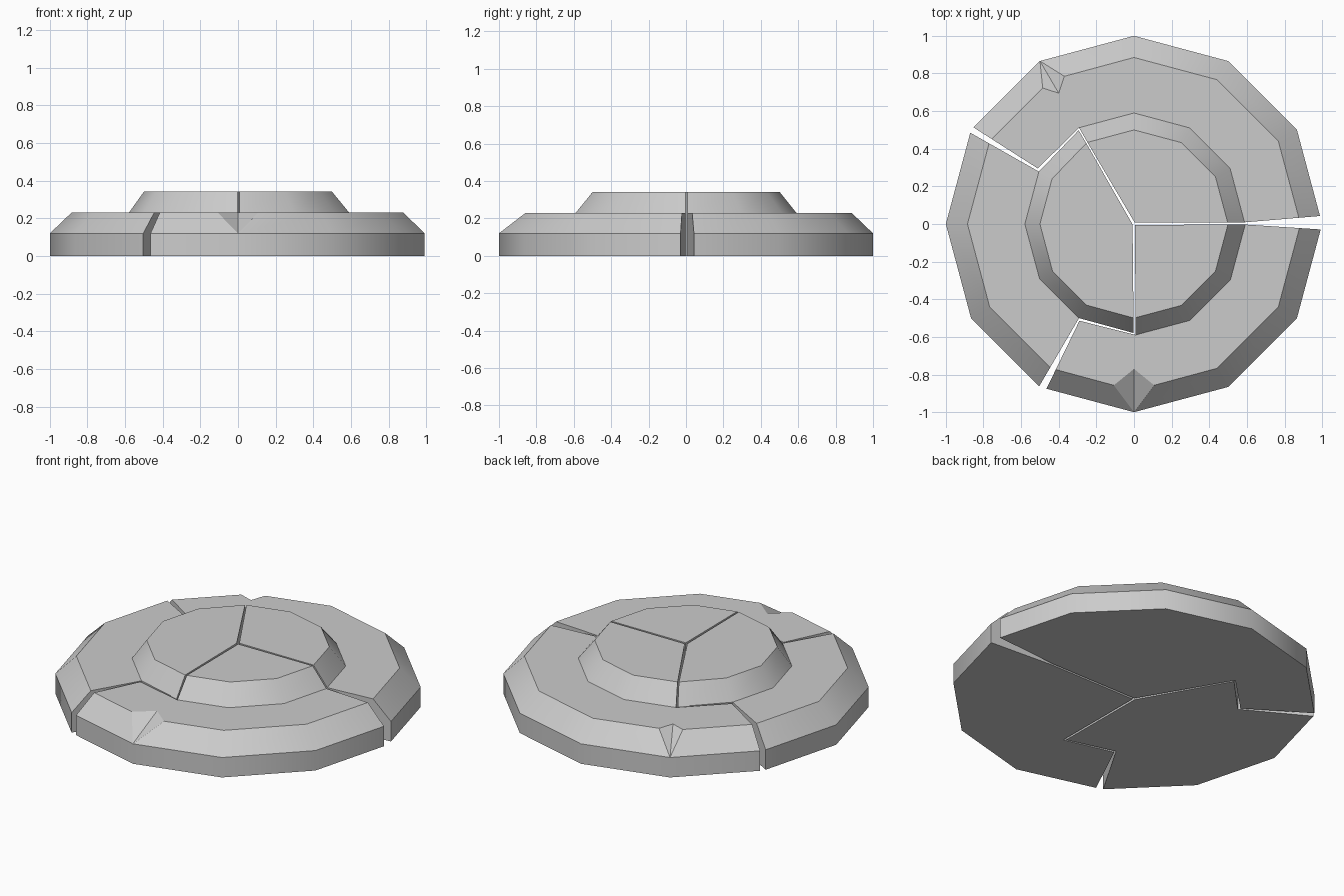
import bpy, bmesh, math
from mathutils import Vector

if "Cube" in bpy.data.objects:
    bpy.data.objects.remove(bpy.data.objects["Cube"])

RIM, LEDGE, TOP = 1.0, 0.885, 0.5
Z_RIM, Z_LEDGE, Z_TOP = 0.12, 0.23, 0.342


def ring(r, t, z):
    """Point on a 12-sided ring; t counts corners, fractions lie on a side."""
    k = math.floor(t)
    a, b = (Vector((r * math.cos(math.radians(30 * i)),
                    r * math.sin(math.radians(30 * i)), z)) for i in (k, k + 1))
    return a.lerp(b, t - k)


def at(p, z):
    return Vector((p[0], p[1], z))


def disc_piece(name, foot_r, hub, ledge, rim, chip=None):
    bm = bmesh.new()

    def face(pts, smooth=False):
        f = bm.faces.new([bm.verts.new(p) for p in pts])
        f.smooth = smooth

    def foot(t, z=Z_LEDGE):
        return ring(foot_r, t, z)

    mid = math.radians(15 * (hub[0] + hub[-1]))
    tip = Vector((0.008 * math.cos(mid), 0.008 * math.sin(mid), 0))

    # raised hub: flat top and sloped side
    face([at(tip, Z_TOP)] + [ring(TOP, t, Z_TOP) for t in hub])
    for a, b in zip(hub, hub[1:]):
        face([foot(a), foot(b), ring(TOP, b, Z_TOP), ring(TOP, a, Z_TOP)], True)

    # edge of the ledge, with the chipped corner split into three points
    frac = (LEDGE - foot_r) / (RIM - foot_r)
    cols = []
    for i, t in enumerate(rim):
        if i in (0, len(rim) - 1):
            cols.append([at(foot(ledge[0 if i == 0 else -1]).lerp(ring(RIM, t, 0), frac), Z_LEDGE)])
        elif chip and t == chip[0]:
            cols.append([at(p, Z_LEDGE) for p in chip[1]])
            apex = ring(RIM, t, Z_RIM)
            for p, q in zip(cols[-1], cols[-1][1:]):
                face([apex, q, p])
        else:
            cols.append([ring(LEDGE, t, Z_LEDGE)])
    face([p for c in cols for p in c] + [foot(t) for t in reversed(ledge)])

    # outer slope and outer wall
    for i, (a, b) in enumerate(zip(rim, rim[1:])):
        face([ring(RIM, a, Z_RIM), ring(RIM, b, Z_RIM), cols[i + 1][0], cols[i][-1]], True)
        face([ring(RIM, a, 0), ring(RIM, b, 0), ring(RIM, b, Z_RIM), ring(RIM, a, Z_RIM)], True)

    # crack walls: radial ones through hub and rim, then the sideways jog
    for e in (0, -1):
        h, l, r = hub[e], ledge[e], rim[e]
        face([tip, foot(h, 0), foot(h), ring(TOP, h, Z_TOP), at(tip, Z_TOP)])
        face([foot(l, 0), ring(RIM, r, 0), ring(RIM, r, Z_RIM), cols[e][0], foot(l)])
    for a, b in set(zip(hub, hub[1:])) ^ set(zip(ledge, ledge[1:])):
        face([foot(a, 0), foot(b, 0), foot(b), foot(a)])

    # underside
    feet = [hub[0]] + ([ledge[0]] if ledge[0] != hub[0] else [])
    back = [ledge[-1]] + ([hub[-1]] if ledge[-1] != hub[-1] else [])
    face([tip] + [foot(t, 0) for t in feet] + [ring(RIM, t, 0) for t in rim]
         + [foot(t, 0) for t in back])

    bmesh.ops.remove_doubles(bm, verts=bm.verts, dist=1e-4)
    bmesh.ops.recalc_face_normals(bm, faces=bm.faces)
    for e in bm.edges:
        e.smooth = e.calc_face_angle(3.0) < math.radians(35)
    mesh = bpy.data.meshes.new(name)
    bm.to_mesh(mesh)
    bm.free()
    bpy.context.collection.objects.link(bpy.data.objects.new(name, mesh))


# three broken pieces of the stepped disc
disc_piece("disc_piece_back", 0.59,
           hub=[0.03, 1, 2, 3, 3.99],
           ledge=[0.03, 1, 2, 3, 3.99, 5],
           rim=[0.085, 1, 2, 3, 4, 4.964],
           chip=(4, [(-0.37, 0.785), (-0.4, 0.695), (-0.485, 0.723)]))
disc_piece("disc_piece_left", 0.58,
           hub=[4.02, 5.04, 6, 7, 7.99, 8.99],
           ledge=[5.04, 6, 7, 7.99],
           rim=[5.03, 6, 7, 7.99])
disc_piece("disc_piece_front", 0.592,
           hub=[9.03, 10, 11, 11.99],
           ledge=[8.02, 9.03, 10, 11, 11.99],
           rim=[8.07, 9, 10, 11, 11.942],
           chip=(9, [(-0.107, -0.857), (0, -0.77), (0.107, -0.857)]))
